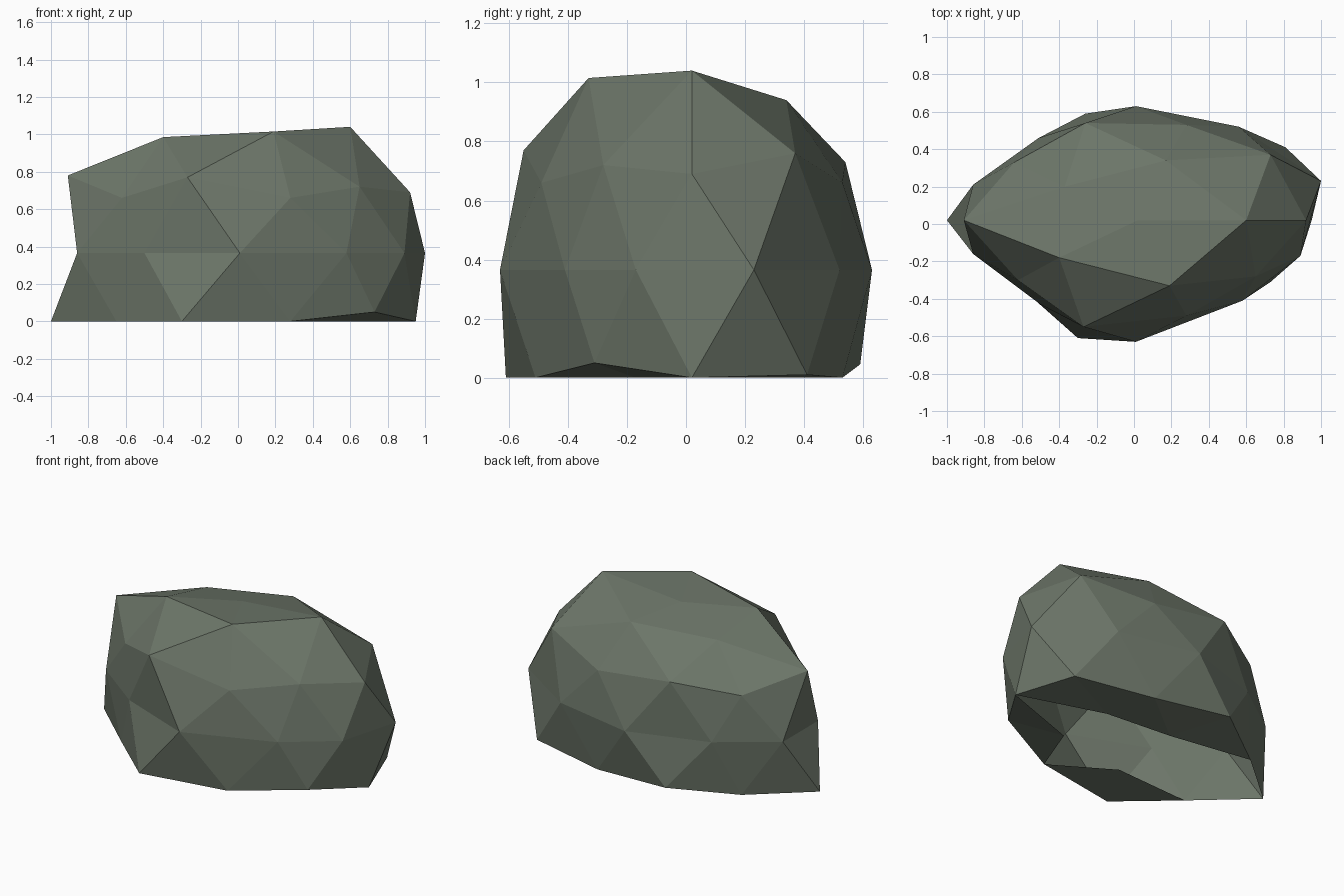
import bpy, bmesh, math

if "Cube" in bpy.data.objects:
    bpy.data.objects.remove(bpy.data.objects["Cube"])

# Rough-hewn boulder: an icosphere whose rings are pushed into chipped positions.
# Each entry: sphere height of the ring -> chipped points, counter-clockwise from +x
RINGS = {
    1.0: [(.02, .02, .99)],
    .851: [(.60, .02, 1.04), (.17, .34, .94), (-.37, .20, .91), (-.40, -.18, .985), (.19, -.33, 1.015)],
    .526: [(.73, .37, .76), (-.26, .54, .73), (-.91, .02, .78), (-.27, -.55, .77), (.65, -.28, .72)],
    .447: [(.92, .02, .69), (.28, .53, .66), (-.64, .33, .66), (-.62, -.30, .66), (.28, -.49, .66)],
    0.0: [(1, .23, .365), (.56, .52, .365), (.01, .63, .365), (-.51, .46, .365), (-.86, .21, .365),
          (-.86, -.16, .365), (-.50, -.43, .365), (.01, -.63, .365), (.58, -.41, .365), (.89, -.17, .365)],
    -.447: [(.81, .41, .01), (-.26, .59, .045), (-1, .02, 0), (-.30, -.61, 0), (.73, -.31, .05)],
    -.526: [(.95, .02, 0), (.28, .53, 0), (-.64, .33, 0), (-.65, -.30, 0), (.28, -.51, 0)],
    -.851: [(.38, .20, 0), (-.08, .24, 0), (-.50, 0, 0), (-.11, -.27, 0), (.41, -.17, 0)],
}

bm = bmesh.new()
bmesh.ops.create_icosphere(bm, subdivisions=2, radius=1)


def angle(v):
    return (math.atan2(v.co.y, v.co.x) + .01) % math.tau


rings = {h: sorted((v for v in bm.verts if abs(v.co.z - h) < .03), key=angle) for h in RINGS}
pole = min(bm.verts, key=lambda v: v.co.z)

# Open the underside: pole, left chip and two right-hand facets
low, mid = rings[-.851], rings[-.526]
gaps = [{low[4], low[0], mid[0]}, {low[3], low[4], mid[4]}]
open_faces = [f for f in bm.faces
              if pole in f.verts or low[2] in f.verts or set(f.verts) in gaps]

# Chip the sphere into the rock shape
for h, points in RINGS.items():
    for v, p in zip(rings[h], points):
        v.co = p
bmesh.ops.delete(bm, geom=open_faces, context='FACES')

mesh = bpy.data.meshes.new("rock")
bm.to_mesh(mesh)
bm.free()
rock = bpy.data.objects.new("rock", mesh)
bpy.context.collection.objects.link(rock)

stone = bpy.data.materials.new("grey green stone")
stone.diffuse_color = (.15, .18, .14, 1)
stone.use_nodes = True
stone.node_tree.nodes["Principled BSDF"].inputs["Base Color"].default_value = stone.diffuse_color
mesh.materials.append(stone)
